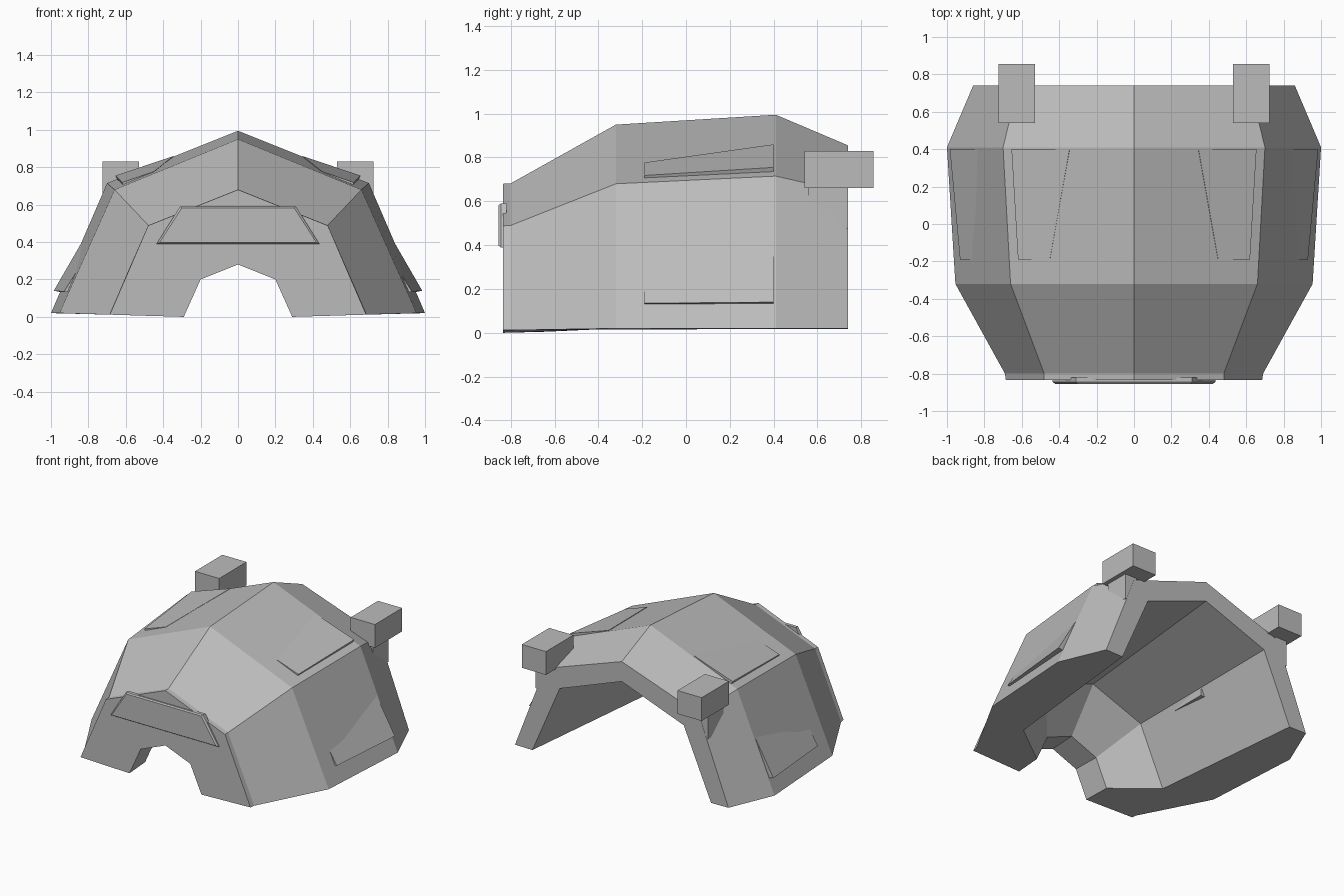
import bpy, bmesh
from mathutils import Vector

grey = bpy.data.materials.new("plain grey")
grey.diffuse_color = (0.5, 0.5, 0.5, 1)


def make(name, verts, faces):
    bm = bmesh.new()
    vs = [bm.verts.new(v) for v in verts]
    for f in faces:
        bm.faces.new([vs[i] for i in f])
    bmesh.ops.recalc_face_normals(bm, faces=bm.faces)
    me = bpy.data.meshes.new(name)
    bm.to_mesh(me)
    bm.free()
    me.materials.append(grey)
    ob = bpy.data.objects.new(name, me)
    bpy.context.collection.objects.link(ob)
    return ob


BOX = [(0, 1, 2, 3), (4, 5, 6, 7), (0, 1, 5, 4), (1, 2, 6, 5), (2, 3, 7, 6), (3, 0, 4, 7)]


def slab(name, quad, offset, mirror=True):
    """A quad thickened by an offset vector, mirrored to the other side."""
    back = [Vector(q) + Vector(offset) for q in quad]
    ob = make(name, list(quad) + back, BOX)
    if mirror:
        ob.modifiers.new("Mirror", 'MIRROR').use_mirror_merge = False
    return ob


def box(name, x, y, z):
    quad = [(x[0], y[0], z[0]), (x[1], y[0], z[0]), (x[1], y[1], z[0]), (x[0], y[1], z[0])]
    return slab(name, quad, (0, 0, z[1] - z[0]))


# Shell: arch sections (y, foot x, foot z, shoulder x, shoulder z, ridge z),
# along the outside to the front opening, then back along the inside
sections = [
    (0.74, 0.86, 0.02, 0.62, 0.64, 0.855),
    (0.41, 1.00, 0.02, 0.70, 0.715, 0.995),
    (-0.32, 0.955, 0.02, 0.66, 0.68, 0.95),
    (-0.80, 0.69, 0.012, 0.48, 0.49, 0.682),
    (-0.835, 0.685, 0.012, 0.48, 0.488, 0.68),
    (-0.835, 0.29, 0.0, 0.20, 0.20, 0.28),
    (-0.64, 0.30, 0.005, 0.21, 0.205, 0.29),
    (-0.42, 0.60, 0.015, 0.41, 0.44, 0.59),
    (0.74, 0.72, 0.018, 0.50, 0.525, 0.71),
]
verts = []
for y, fx, fz, sx, sz, rz in sections:
    verts += [(-fx, y, fz), (-sx, y, sz), (0, y, rz), (sx, y, sz), (fx, y, fz)]
n = len(sections)
faces = [(5 * i + k, 5 * i + k + 1, 5 * ((i + 1) % n) + k + 1, 5 * ((i + 1) % n) + k)
         for i in range(n) for k in range(4)]
faces += [tuple(5 * i for i in range(n)), tuple(5 * i + 4 for i in range(n))]
make("shell", verts, faces)

# Front trapezoid plate with a slightly chamfered face
make("front_plate",
     [(-0.435, -0.845, 0.39), (0.435, -0.845, 0.39), (0.31, -0.845, 0.59), (-0.31, -0.845, 0.59),
      (-0.42, -0.855, 0.397), (0.42, -0.855, 0.397), (0.30, -0.855, 0.583), (-0.30, -0.855, 0.583)],
     BOX[1:])
slab("front_plate_back", [(-0.435, -0.845, 0.39), (0.435, -0.845, 0.39),
                          (0.31, -0.845, 0.59), (-0.31, -0.845, 0.59)], (0, 0.025, 0), False)

# Tilted roof and side plates
slab("roof_plate", [(0.655, 0.40, 0.755), (0.62, -0.19, 0.718),
                    (0.45, -0.19, 0.777), (0.345, 0.40, 0.86)], (-0.015, 0, -0.035))
slab("side_plate", [(0.985, 0.40, 0.14), (0.93, -0.19, 0.135),
                    (0.83, -0.19, 0.295), (0.80, 0.40, 0.46)], (-0.05, 0, -0.01))

# Rear blocks on their posts, and the ribs inside the shell
box("rear_block", (0.53, 0.725), (0.54, 0.855), (0.66, 0.83))
box("rear_post", (0.60, 0.695), (0.56, 0.739), (0.475, 0.67))
box("inner_rib", (0.45, 0.58), (-0.25, 0.15), (0.42, 0.47))
